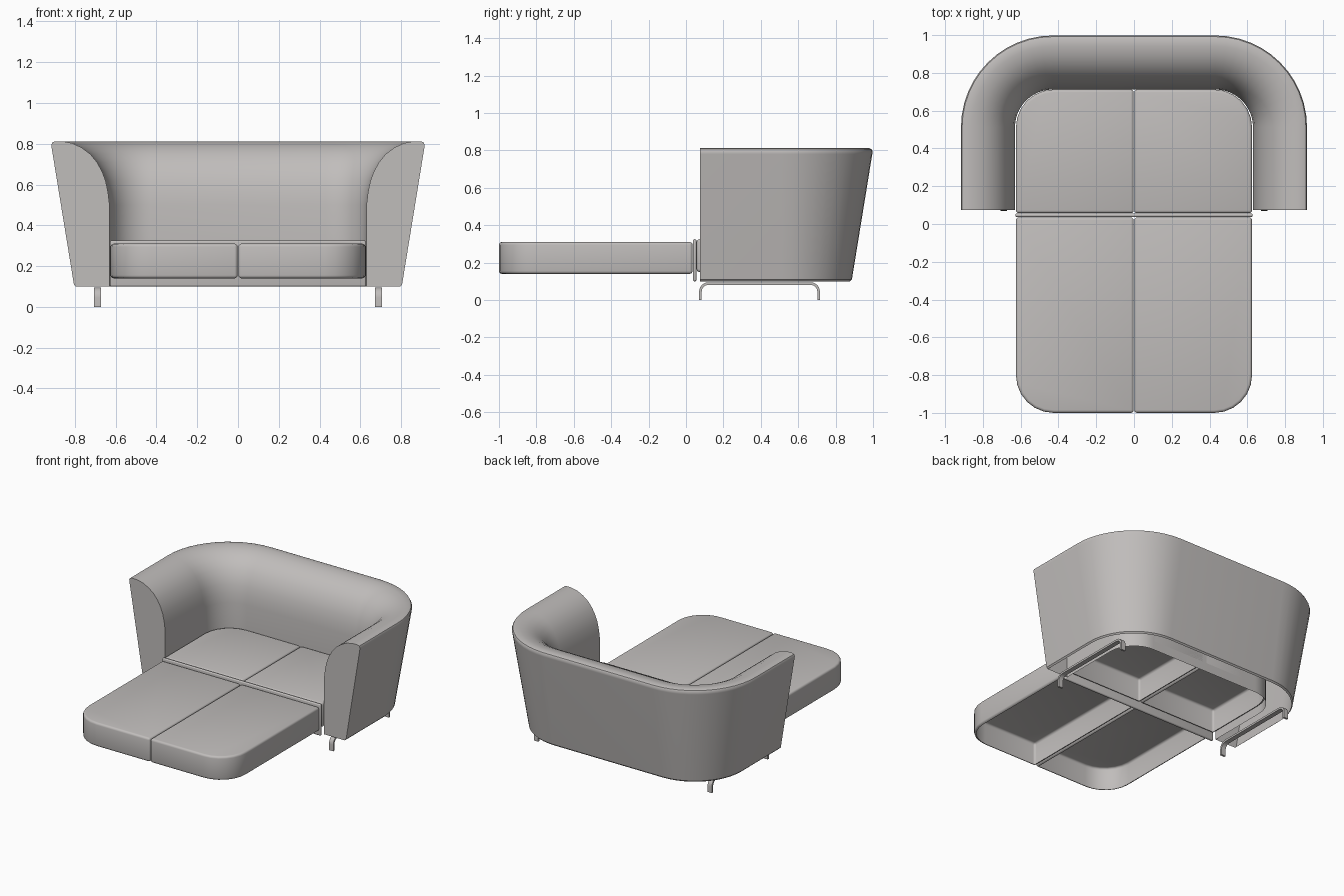
import bpy, bmesh
from math import cos, sin, radians, pi
from mathutils import Vector

if "Cube" in bpy.data.objects:
    bpy.data.objects.remove(bpy.data.objects["Cube"])

fabric = bpy.data.materials.new("warm_grey")
fabric.use_nodes = True
COLOUR = (0.53, 0.51, 0.50, 1)
fabric.diffuse_color = COLOUR
fabric.node_tree.nodes["Principled BSDF"].inputs["Base Color"].default_value = COLOUR


def arc(cx, cy, r, start, end, steps):
    """Points on a circle, angles in degrees."""
    angles = [radians(start + (end - start) * i / steps) for i in range(steps + 1)]
    return [(cx + r * cos(a), cy + r * sin(a)) for a in angles]


def finish(name, bm, mirror=False):
    mesh = bpy.data.meshes.new(name)
    bm.to_mesh(mesh)
    bm.free()
    mesh.materials.append(fabric)
    obj = bpy.data.objects.new(name, mesh)
    bpy.context.collection.objects.link(obj)
    bpy.ops.object.select_all(action="DESELECT")
    obj.select_set(True)
    bpy.context.view_layer.objects.active = obj
    bpy.ops.object.shade_smooth_by_angle(angle=radians(35))
    if mirror:
        obj.modifiers.new("Mirror", "MIRROR").use_mirror_merge = False
    return obj


def prism(points, direction):
    """Extrude a flat outline of 3D points along a direction."""
    bm = bmesh.new()
    face = bm.faces.new([bm.verts.new(p) for p in points])
    top = bmesh.ops.extrude_face_region(bm, geom=[face])["geom"]
    moved = [v for v in top if isinstance(v, bmesh.types.BMVert)]
    bmesh.ops.translate(bm, verts=moved, vec=Vector(direction))
    bmesh.ops.recalc_face_normals(bm, faces=bm.faces)
    return bm


def soften(bm, width):
    bm.normal_update()
    sharp = [e for e in bm.edges if e.calc_face_angle(0) > radians(40)]
    bmesh.ops.bevel(bm, geom=sharp, offset=width, segments=3, profile=0.5, affect="EDGES")
    bm.normal_update()


def cushion(name, square_y, round_y, z0, z1):
    """Open-bottomed cushion with one large rounded outer corner, mirrored."""
    inner, outer, r = 0.002, 0.625, 0.2
    s = 1 if round_y > square_y else -1
    corner = arc(outer - r, round_y - s * r, r, 0, s * 90, 6)
    outline = [(inner, square_y), (outer, square_y)] + corner + [(inner, round_y)]
    bm = prism([(x, y, z0) for x, y in outline], (0, 0, z1 - z0))
    soften(bm, 0.015)
    under = [f for f in bm.faces if f.normal.z < -0.99]
    bmesh.ops.delete(bm, geom=under, context="FACES")
    finish(name, bm, mirror=True)


cushion("front_cushions", 0.035, -1.0, 0.14, 0.31)
cushion("rear_cushions", 0.057, 0.712, 0.15, 0.325)

# Front board between the two pairs of cushions
X = 0.628
board = prism([(-X, 0.037, 0.10), (X, 0.037, 0.10), (X, 0.037, 0.325), (-X, 0.037, 0.325)],
              (0, 0.019, 0))
soften(board, 0.008)
finish("front_board", board)

# Wraparound back and arms: a flared section swept round a U
section = [(0.20, 0.10), (0.20, 0.30), (0.20, 0.50), (0.208, 0.565), (0.22, 0.62),
           (0.237, 0.665), (0.262, 0.71), (0.295, 0.75), (0.335, 0.78), (0.38, 0.802),
           (0.43, 0.812), (0.468, 0.812), (0.480, 0.807), (0.486, 0.795),
           (0.484, 0.78), (0.375, 0.11), (0.365, 0.10)]
CX, CY, FRONT = 0.43, 0.512, 0.075
STEPS = 12
stations = [(CX, FRONT, 0)]
stations += [(CX, CY, pi / 2 * i / STEPS) for i in range(STEPS + 1)]
stations += [(-CX, CY, pi / 2 + pi / 2 * i / STEPS) for i in range(STEPS + 1)]
stations += [(-CX, FRONT, pi)]
bm = bmesh.new()
rings = [[bm.verts.new((cx + r * cos(a), cy + r * sin(a), z)) for r, z in section]
         for cx, cy, a in stations]
for a, b in zip(rings, rings[1:]):
    for i in range(len(section) - 1):
        bm.faces.new((a[i], a[i + 1], b[i + 1], b[i]))
for end in (rings[0], rings[-1]):
    bm.faces.new(end)
bmesh.ops.recalc_face_normals(bm, faces=bm.faces)
finish("back_and_arms", bm)

# Bent strip legs under each arm
Y0, Y1, TOP, R, T = 0.07, 0.716, 0.095, 0.05, 0.014
over = [(Y0, 0)] + arc(Y0 + R, TOP - R, R, 180, 90, 6) + arc(Y1 - R, TOP - R, R, 90, 0, 6) + [(Y1, 0)]
under = ([(Y1 - T, 0)] + arc(Y1 - R, TOP - R, R - T, 0, 90, 6)
         + arc(Y0 + R, TOP - R, R - T, 90, 180, 6) + [(Y0 + T, 0)])
legs = prism([(0.673, y, z) for y, z in over + under], (0.034, 0, 0))
finish("legs", legs, mirror=True)
